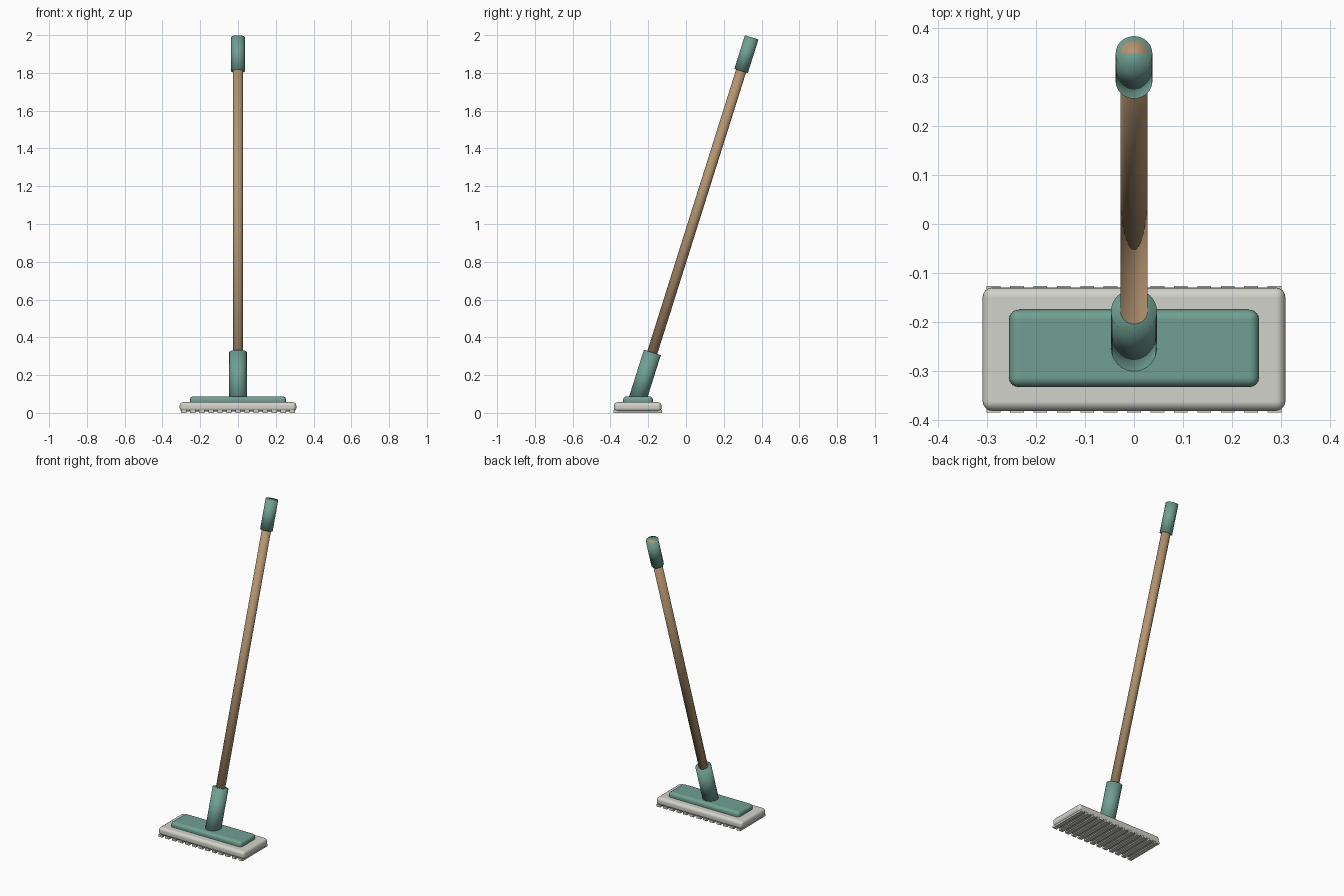
import bpy, bmesh, math
from mathutils import Matrix, Vector

if "Cube" in bpy.data.objects:
    bpy.data.objects.remove(bpy.data.objects["Cube"])

TILT = math.radians(17.5)
HEAD_Y = -0.2555


def material(name, rgb):
    m = bpy.data.materials.new(name)
    m.diffuse_color = (*rgb, 1)
    m.use_nodes = True
    m.node_tree.nodes["Principled BSDF"].inputs["Base Color"].default_value = m.diffuse_color
    return m


GREEN = material("sage green", (0.165, 0.350, 0.290))
WOOD = material("tan wood", (0.456, 0.300, 0.165))
PAD = material("off white", (0.640, 0.650, 0.590))


def finish(bm, name, mat):
    me = bpy.data.meshes.new(name)
    bm.to_mesh(me)
    bm.free()
    me.materials.append(mat)
    ob = bpy.data.objects.new(name, me)
    bpy.context.collection.objects.link(ob)
    for p in me.polygons:
        p.use_smooth = True
    return ob


def on_axis(z):
    """Point on the leaning handle axis at height z."""
    return Vector((0, -0.2507 + (z - 0.09) * math.tan(TILT), z))


def rod(name, z0, z1, radius, mat, end_slant=0):
    a, b = on_axis(z0), on_axis(z1)
    length = (b - a).length
    bm = bmesh.new()
    bmesh.ops.create_cone(bm, cap_ends=True, segments=32, radius1=radius,
                          radius2=radius, depth=length)
    for v in bm.verts:
        if v.co.z > 0:
            v.co.z += end_slant * v.co.y
    bm.transform(Matrix.Translation((a + b) / 2) @ Matrix.Rotation(-TILT, 4, 'X'))
    return finish(bm, name, mat)


def block(name, size, centre, mat, bevel=0):
    bm = bmesh.new()
    bmesh.ops.create_cube(bm, size=1)
    bm.transform(Matrix.Translation(centre) @ Matrix.Diagonal((*size, 1)))
    ob = finish(bm, name, mat)
    if bevel:
        mod = ob.modifiers.new("rounding", 'BEVEL')
        mod.width = bevel
        mod.segments = 4
        mod.harden_normals = True
    else:
        for p in ob.data.polygons:
            p.use_smooth = False
    return ob


# Mop head: soft pad with a smaller backing plate
block("pad", (0.618, 0.252, 0.050), (0, HEAD_Y, 0.032), PAD, 0.02)
block("backing_plate", (0.510, 0.158, 0.048), (0, -0.254, 0.064), GREEN, 0.02)

# Ridges across the underside of the pad
for i in range(13):
    block(f"pad_ridge_{i + 1}", (0.028, 0.258, 0.014),
          ((i - 6) * 0.0478, HEAD_Y, 0.007), PAD)

# Leaning handle: socket, wooden pole and end grip
rod("socket", 0.06, 0.32, 0.047, GREEN)
rod("pole", 0.20, 1.988, 0.0275, WOOD, end_slant=0.03)
rod("grip", 1.81, 1.988, 0.0375, GREEN)
